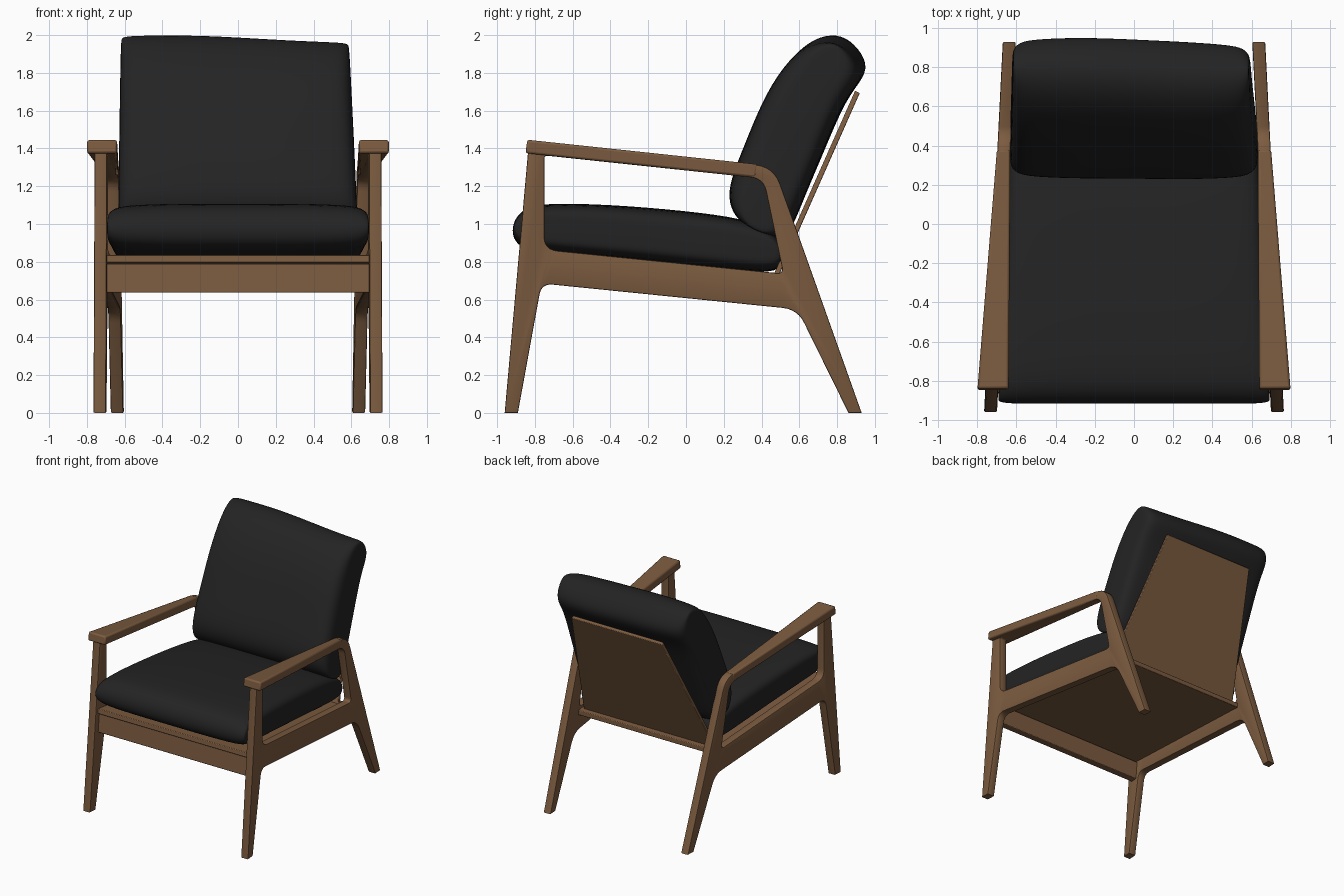
import bpy, bmesh, math
from mathutils import Vector

if "Cube" in bpy.data.objects:
    bpy.data.objects.remove(bpy.data.objects["Cube"])


def material(name, rgb):
    m = bpy.data.materials.new(name)
    m.diffuse_color = (*rgb, 1)
    m.use_nodes = True
    m.node_tree.nodes["Principled BSDF"].inputs["Base Color"].default_value = m.diffuse_color
    return m


WOOD = material("walnut wood", (0.2, 0.105, 0.05))
CLOTH = material("black fabric", (0.017, 0.017, 0.017))


def add_object(name, bm, mat, angle=30):
    me = bpy.data.meshes.new(name)
    bmesh.ops.recalc_face_normals(bm, faces=bm.faces)
    bm.to_mesh(me)
    bm.free()
    me.materials.clear()
    me.materials.append(mat)
    ob = bpy.data.objects.new(name, me)
    bpy.context.collection.objects.link(ob)
    bpy.ops.object.select_all(action='DESELECT')
    bpy.context.view_layer.objects.active = ob
    ob.select_set(True)
    bpy.ops.object.shade_smooth_by_angle(angle=math.radians(angle))
    return ob


def mirror(ob):
    ob.modifiers.new("mirror", 'MIRROR')


def bevel(ob, width):
    b = ob.modifiers.new("bevel", 'BEVEL')
    b.width, b.segments = width, 2


def rounded(points, steps=6):
    """Round each corner (y, z, cut distance) with a quadratic arc."""
    out = []
    for i, (y, z, d) in enumerate(points):
        p = Vector((y, z))
        if d == 0:
            out.append(p)
            continue
        a = p + (Vector(points[i - 1][:2]) - p).normalized() * d
        b = p + (Vector(points[(i + 1) % len(points)][:2]) - p).normalized() * d
        for k in range(steps + 1):
            t = k / steps
            out.append(a * (1 - t) ** 2 + p * 2 * t * (1 - t) + b * t * t)
    return out


def hexa(name, ends, width):
    """Block from four (y, z) corners; x range comes from width(y, z)."""
    bm = bmesh.new()
    rings = []
    for side in (0, 1):
        rings.append([bm.verts.new((width(y, z)[side], y, z)) for y, z in ends])
    bm.faces.new(rings[0])
    bm.faces.new(rings[1])
    for i in range(len(ends)):
        j = (i + 1) % len(ends)
        bm.faces.new((rings[0][i], rings[0][j], rings[1][j], rings[1][i]))
    return add_object(name, bm, WOOD)


def frame_x(y):
    return 0.684 - 0.0505 * y


# Side frames: legs, rail and arm in one outline with a hole, toed in to the back
outer = rounded([(-0.96, 0, 0), (-0.89, 0, 0), (-0.765, 0.685, 0.06), (0.59, 0.548, 0.08),
                 (0.86, 0, 0), (0.93, 0, 0), (0.592, 0.95, 0.03), (0.465, 1.305, 0.1),
                 (-0.832, 1.43, 0)])
hole = rounded([(-0.75, 1.363, 0.02), (-0.75, 0.865, 0.07), (0.515, 0.737, 0.035),
                (0.41, 1.24, 0.07)])
curve = bpy.data.curves.new("outline", 'CURVE')
curve.dimensions, curve.fill_mode = '2D', 'BOTH'
curve.extrude, curve.bevel_depth, curve.offset, curve.bevel_resolution = 0.026, 0.007, -0.007, 1
for loop in (outer, hole):
    s = curve.splines.new('POLY')
    s.points.add(len(loop) - 1)
    for pt, p in zip(s.points, loop):
        pt.co = (p.x, p.y, 0, 1)
    s.use_cyclic_u = True
temp = bpy.data.objects.new("outline", curve)
bpy.context.collection.objects.link(temp)
dg = bpy.context.evaluated_depsgraph_get()
flat = bpy.data.meshes.new_from_object(temp.evaluated_get(dg))
bpy.data.objects.remove(temp)
bm = bmesh.new()
bm.from_mesh(flat)
bpy.data.meshes.remove(flat)
bmesh.ops.remove_doubles(bm, verts=bm.verts, dist=0.0002)
for v in bm.verts:
    u, w, t = v.co
    v.co = (t + frame_x(u), u, w)
mirror(add_object("side_frame", bm, WOOD))


# Armrest boards, wide at the front and narrowing into the back legs
def arm_width(y, z):
    f = (y + 0.85) / 1.23
    return 0.64 - 0.008 * f, 0.80 - 0.10 * f


arm = hexa("armrest", [(-0.85, 1.375), (-0.84, 1.446), (0.38, 1.316), (0.37, 1.245)], arm_width)
bevel(arm, 0.012)
mirror(arm)

# Front rail, seat board and tapered back board
rail = hexa("front_rail", [(-0.86, 0.637), (-0.845, 0.788), (-0.785, 0.782), (-0.80, 0.637)],
            lambda y, z: (-0.70, 0.70))
bevel(rail, 0.005)
seat = hexa("seat_board", [(-0.865, 0.795), (-0.86, 0.835), (0.53, 0.715), (0.53, 0.675)],
            lambda y, z: (-frame_x(y) + 0.02, frame_x(y) - 0.02))
bevel(seat, 0.005)


def back_width(y, z):
    h = 0.61 - 0.19 * (z - 0.70) / 0.99
    return -h, h


back = hexa("back_board", [(0.45, 0.70), (0.895, 1.705), (0.92, 1.693), (0.48, 0.70)], back_width)
bevel(back, 0.005)

# Cushions: a profile swept across x, thinning towards the two sides
SECTIONS = [(1.0, 0.42), (0.99, 0.66), (0.94, 0.86), (0.82, 0.95), (0.5, 1.0), (0.2, 1.0)]


def cushion(name, profile, axis, shape):
    axis = Vector(axis).normalized()
    normal = Vector((-axis.y, axis.x))
    pts = [Vector(p) for p in profile]
    c = sum(pts, Vector((0, 0))) / len(pts)
    rows = [(-f, s) for f, s in SECTIONS] + [(f, s) for f, s in reversed(SECTIONS)]
    bm = bmesh.new()
    rings = []
    for f, s in rows:
        ring = []
        for p in pts:
            along = 0.97 + 0.03 * min(1, (s - 0.42) / 0.5)
            q = c + axis * (p - c).dot(axis) * along + normal * (p - c).dot(normal) * s
            ring.append(bm.verts.new(shape(f, q.x, q.y)))
        rings.append(ring)
    n = len(pts)
    for a, b in zip(rings, rings[1:]):
        for i in range(n):
            bm.faces.new((a[i], a[(i + 1) % n], b[(i + 1) % n], b[i]))
    bm.faces.new(rings[0])
    bm.faces.new(rings[-1])
    ob = add_object(name, bm, CLOTH, 80)
    sub = ob.modifiers.new("smooth", 'SUBSURF')
    sub.levels = sub.render_levels = 2


cushion("seat_cushion",
        [(-0.86, 0.865), (-0.92, 0.92), (-0.92, 1.01), (-0.86, 1.085), (-0.74, 1.112),
         (-0.4, 1.103), (0.0, 1.07), (0.3, 1.03), (0.46, 0.97), (0.515, 0.88), (0.51, 0.77),
         (0.44, 0.733), (0.0, 0.785), (-0.4, 0.823), (-0.75, 0.855)],
        (1, -0.09),
        lambda f, y, z: (f * (0.653 - 0.05 * y), y, z))


def back_shape(f, y, z):
    top = max(0, min(1, z - 1))
    dip = 0.035 * top * max(0, min(1, f + 0.3))
    return f * (0.665 - 0.03 * z) - 0.016 * top, y - dip, z - dip


cushion("back_cushion",
        [(0.50, 0.915), (0.38, 0.95), (0.27, 1.02), (0.225, 1.12), (0.24, 1.24), (0.32, 1.43),
         (0.42, 1.67), (0.53, 1.85), (0.65, 1.97), (0.77, 2.01), (0.87, 1.98), (0.96, 1.87),
         (0.95, 1.78), (0.85, 1.67), (0.73, 1.38), (0.63, 1.15), (0.565, 0.98)],
        (0.42, 0.9), back_shape)
